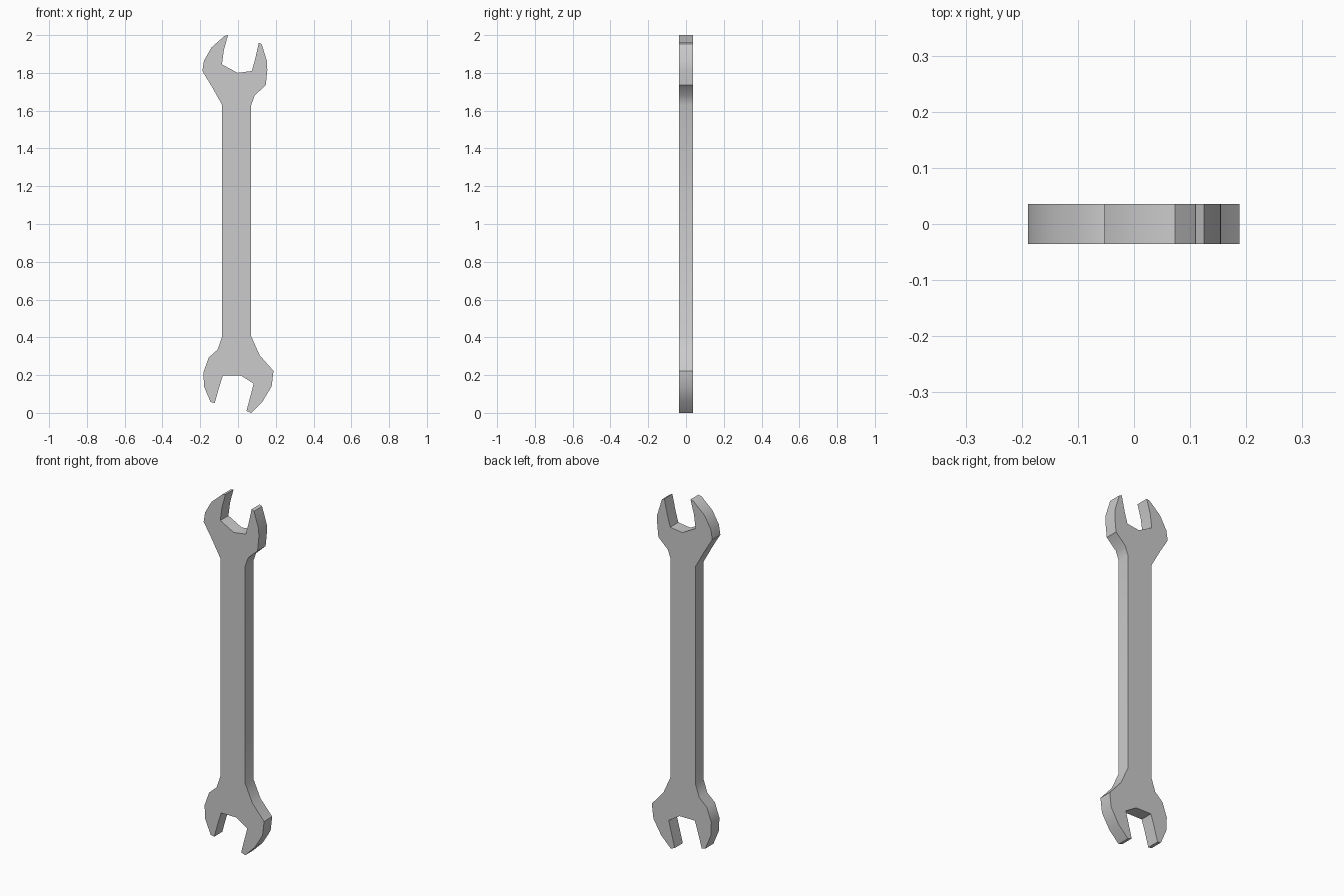
import bpy, bmesh, math

if "Cube" in bpy.data.objects:
    bpy.data.objects.remove(bpy.data.objects["Cube"])

THICK = 0.072

# Upper jaw outline (x, z), from right of the shaft round to the left
upper_jaw = [
    (.07, 1.63), (.088, 1.68), (.147, 1.735), (.155, 1.815), (.154, 1.86),
    (.125, 1.953), (.11, 1.96), (.09, 1.87), (.073, 1.81),
    (-.002, 1.80), (-.085, 1.845), (-.075, 1.92),
    (-.053, 2.0), (-.072, 1.995), (-.14, 1.935), (-.18, 1.865),
    (-.189, 1.81), (-.14, 1.73), (-.084, 1.63),
]

# Lower jaw outline, from left of the shaft round to the right
lower_jaw = [
    (-.084, .405), (-.108, .335), (-.155, .293), (-.183, .215), (-.18, .14),
    (-.145, .057), (-.123, .053), (-.10, .135), (-.08, .198),
    (.015, .198), (.083, .155), (.045, .01),
    (.07, 0), (.13, .06), (.178, .14), (.188, .222), (.115, .305), (.07, .405),
]


def plate(name, outline, thickness):
    """Extrude a flat x-z outline symmetrically along y."""
    bm = bmesh.new()
    face = bm.faces.new([bm.verts.new((x, -thickness / 2, z)) for x, z in outline])
    ext = bmesh.ops.extrude_face_region(bm, geom=[face], use_keep_orig=True)
    moved = [v for v in ext["geom"] if isinstance(v, bmesh.types.BMVert)]
    bmesh.ops.translate(bm, verts=moved, vec=(0, thickness, 0))
    bmesh.ops.recalc_face_normals(bm, faces=bm.faces[:])
    mesh = bpy.data.meshes.new(name)
    bm.to_mesh(mesh)
    bm.free()
    obj = bpy.data.objects.new(name, mesh)
    bpy.context.collection.objects.link(obj)
    return obj


# Whole spanner as one plate: the two jaws joined by the straight shaft
spanner = plate("open_end_spanner", upper_jaw + lower_jaw, THICK)

# Rounded look on the jaw rims, crisp edges on the flat faces
bpy.context.view_layer.objects.active = spanner
spanner.select_set(True)
bpy.ops.object.shade_smooth_by_angle(angle=math.radians(40))
